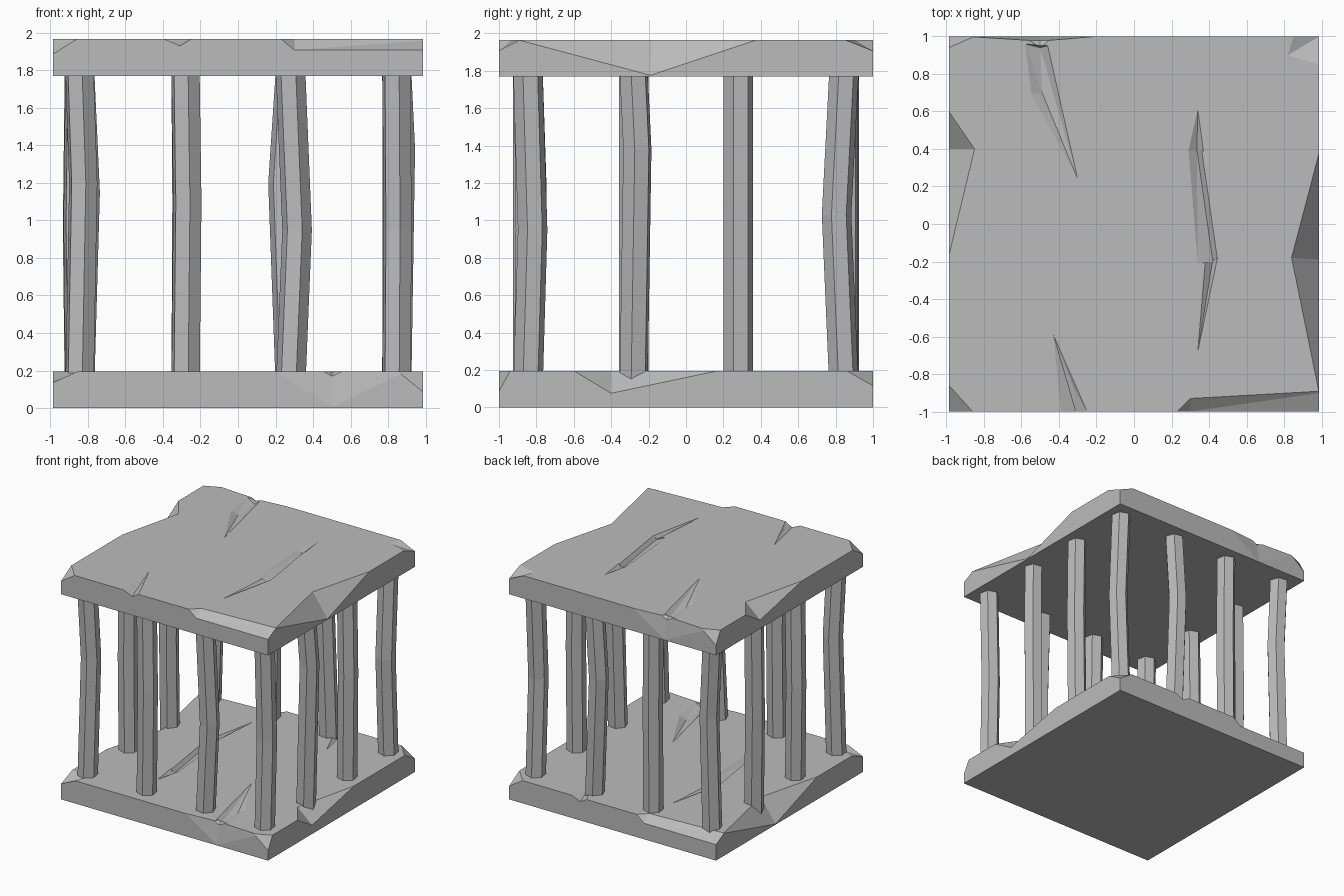
import bpy, bmesh
from math import radians, pi
from mathutils import Matrix, Vector

if "Cube" in bpy.data.objects:
    bpy.data.objects.remove(bpy.data.objects["Cube"], do_unlink=True)

W, D, THICK, TOP = .987, 1.0, .196, 1.966   # slab half sizes, thickness, total height

stone = bpy.data.materials.new("grey stone")
stone.use_nodes = True
grey = (.5, .5, .5, 1)
stone.diffuse_color = grey
stone.node_tree.nodes["Principled BSDF"].inputs["Base Color"].default_value = grey


def make_object(name, bm):
    mesh = bpy.data.meshes.new(name)
    bm.to_mesh(mesh)
    bm.free()
    mesh.materials.append(stone)
    obj = bpy.data.objects.new(name, mesh)
    bpy.context.collection.objects.link(obj)
    return obj


# Upper slab: a plain block whose top face lies at local z = 0
bm = bmesh.new()
bmesh.ops.create_cube(bm, size=1, matrix=Matrix.Translation((0, 0, -THICK / 2))
                      @ Matrix.Diagonal((2 * W, 2 * D, THICK, 1)))
top_slab = make_object("top_slab", bm)
cutters = []


def chip(outward, *points):
    """Cut away the hull of the points, swept outward from the slab."""
    sweep = Vector(outward) * .2
    bm = bmesh.new()
    for p in points:
        bm.verts.new(p)
        bm.verts.new(Vector(p) + sweep)
    hull = bmesh.ops.convex_hull(bm, input=bm.verts)
    loose = {v for v in hull["geom_interior"] + hull["geom_unused"]
             if isinstance(v, bmesh.types.BMVert)}
    bmesh.ops.delete(bm, geom=list(loose), context='VERTS')
    bmesh.ops.recalc_face_normals(bm, faces=bm.faces)
    cutter = make_object("chip_cutter", bm)
    cutter.hide_render = True
    cutters.append(cutter)
    mod = top_slab.modifiers.new("chip", 'BOOLEAN')
    mod.operation, mod.solver, mod.object = 'DIFFERENCE', 'EXACT', cutter


# Broken corners
chip((-1, -1, 1), (-W, -.86, 0), (-.86, -D, 0), (-W, -D, -.08))
chip((-1, 1, 1), (-W, .94, 0), (-.85, D, 0), (-W, D, -.11))
chip((1, 1, 1), (W, .85, 0), (.82, .9, 0), (.85, D, 0), (W, D, -.06))

# Long bevelled break on the front edge
chip((0, -1, 1), (.23, -D, 0), (.3, -.93, 0), (1.1, -.885, 0),
     (.3, -D, -.058), (1.1, -D, -.058))

# Dents in the two sides
chip((1, 0, 1), (W, .38, 0), (.84, -.18, 0), (.94, -.19, -.045),
     (W, -.9, 0), (W, -.19, -.19))
chip((-1, 0, 1), (-W, -.17, 0), (-.85, .4, 0), (-W, .6, 0), (-W, .4, -.12))

# Front notch with its crack
chip((0, -1, 1), (-.39, -D, 0), (-.25, -D, 0), (-.43, -.59, 0),
     (-.32, -.88, -.015), (-.31, -D, -.035))

# Back notch, bowed back edge and crack
chip((0, 1, 1), (-.9, D, 0), (-.2, D, 0), (-.5, .975, 0), (-.5, D, -.19))
chip((0, 1, 1), (-.59, D, 0), (-.43, D, 0), (-.5, .94, 0), (-.5, D, -.04))
chip((0, 0, 1), (-.58, .96, 0), (-.545, .69, 0), (-.3, .24, 0),
     (-.45, .7, 0), (-.46, .95, 0), (-.49, .7, -.03), (-.5, .94, -.03))

# Long crack across the top
chip((0, 0, 1), (.34, .61, 0), (.29, .39, 0), (.37, .39, 0), (.335, .39, -.03))
chip((0, 0, 1), (.29, .4, 0), (.36, .4, 0), (.34, -.21, 0), (.445, -.19, 0),
     (.335, .4, -.03), (.42, -.2, -.03))
chip((0, 0, 1), (.38, -.2, 0), (.445, -.18, 0), (.34, -.68, 0), (.42, -.19, -.03))

# Bake the chips and remove the cutters
graph = bpy.context.evaluated_depsgraph_get()
chipped = bpy.data.meshes.new_from_object(top_slab.evaluated_get(graph))
top_slab.modifiers.clear()
top_slab.data = chipped
chipped.name = "chipped_slab"
chipped.materials.clear()
chipped.materials.append(stone)
for cutter in cutters:
    bpy.data.objects.remove(cutter, do_unlink=True)
top_slab.location.z = TOP

# Lower slab: the same stone turned half round
bottom_slab = bpy.data.objects.new("bottom_slab", chipped)
bottom_slab.location.z = THICK
bottom_slab.rotation_euler.z = pi
bpy.context.collection.objects.link(bottom_slab)


def bar(name, x, y, dx, dy, bend, turn):
    """Six-sided bar, pushed sideways at the height of its bend."""
    low, high = .1, 1.8
    bm = bmesh.new()
    bmesh.ops.create_cone(
        bm, cap_ends=True, segments=6, radius1=.08, radius2=.08, depth=high - low,
        matrix=Matrix.Translation((x, y, (low + high) / 2))
        @ Matrix.Rotation(radians(turn), 4, 'Z'))
    bmesh.ops.bisect_plane(bm, geom=bm.verts[:] + bm.edges[:] + bm.faces[:],
                           plane_co=(0, 0, bend), plane_no=(0, 0, 1))
    for v in bm.verts:
        if abs(v.co.z - bend) < .01:
            v.co += Vector((dx, dy, 0))
    make_object(name, bm)


# Bars around the edge, four to a side
O, I = .845, .28
bar("front_bar_1", -O, -O, .02, .02, 1.2, 10)
bar("front_bar_2", -I, -O, .01, 0, 1.1, 10)
bar("front_bar_3", I, -O, .035, .01, .95, 20)
bar("front_bar_4", O, -O, .005, .025, .95, 10)
bar("right_bar_1", O, -I, .02, .02, 1.38, 20)
bar("right_bar_2", O, I, .01, 0, 1.1, 10)
bar("back_bar_1", -O, O, .03, 0, 1.15, 20)
bar("back_bar_2", -I, O, .005, 0, 1.1, 10)
bar("back_bar_3", I, O, -.04, 0, 1.2, 20)
bar("back_bar_4", O, O, 0, -.04, 1.03, 10)
bar("left_bar_1", -O, -I, -.01, 0, 1, 10)
bar("left_bar_2", -O, I, -.01, 0, .95, 20)
